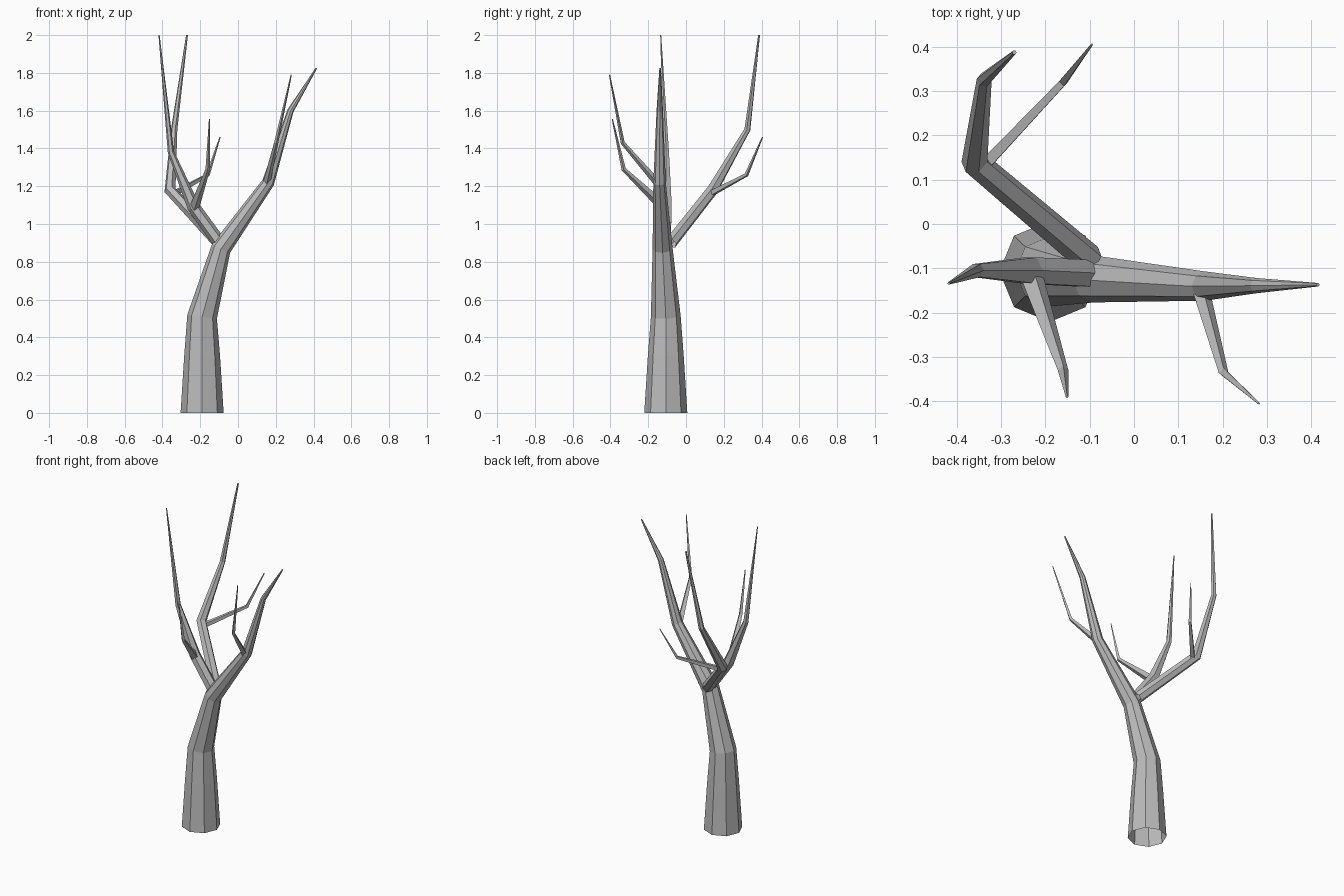
import bpy
import bmesh
import math
from mathutils import Vector

cube = bpy.data.objects.get("Cube")
if cube:
    bpy.data.objects.remove(cube, do_unlink=True)

# Single bare-wood colour
bark = bpy.data.materials.new("grey_bark")
bark.use_nodes = True
GREY = (0.5, 0.5, 0.5, 1)
bark.diffuse_color = GREY
bark.node_tree.nodes["Principled BSDF"].inputs["Base Color"].default_value = GREY


def limb(name, sides, path):
    """Tapered tube through (x, y, z, radius) points, open at the root."""
    points = [Vector(p[:3]) for p in path]
    steps = [(b - a).normalized() for a, b in zip(points, points[1:])]
    tangents = [steps[0]]
    tangents += [(a + b).normalized() for a, b in zip(steps, steps[1:])]
    tangents.append(steps[-1])

    bm = bmesh.new()
    rings = []
    up = Vector((0, 0, 1))
    side = up.rotation_difference(tangents[0]) @ Vector((1, 0, 0))
    previous = tangents[0]
    for point, tangent, spec in zip(points, tangents, path):
        # Carry the ring frame along the limb without twisting
        side = previous.rotation_difference(tangent) @ side
        other = tangent.cross(side)
        previous = tangent
        ring = []
        for i in range(sides):
            a = math.tau * i / sides
            offset = side * math.cos(a) + other * math.sin(a)
            ring.append(bm.verts.new(point + offset * spec[3]))
        rings.append(ring)
    for low, high in zip(rings, rings[1:]):
        for i in range(sides):
            j = (i + 1) % sides
            bm.faces.new((low[i], low[j], high[j], high[i]))
    bm.faces.new(rings[-1])

    mesh = bpy.data.meshes.new(name)
    bm.to_mesh(mesh)
    bm.free()
    mesh.materials.append(bark)
    obj = bpy.data.objects.new(name, mesh)
    bpy.context.collection.objects.link(obj)
    return obj


# Trunk, sweeping over into the left limb
limb("trunk", 8, [
    (-0.19, -0.107, 0, 0.114), (-0.19, -0.107, 0.3, 0.095),
    (-0.19, -0.107, 0.51, 0.079), (-0.09, -0.124, 0.87, 0.053),
    (0.16, -0.14, 1.22, 0.033), (0.278, -0.139, 1.6, 0.017),
    (0.415, -0.137, 1.825, 0.004)])

# Two main branches leaving the fork
limb("right_branch", 6, [
    (-0.09, -0.112, 0.89, 0.035), (-0.235, -0.105, 1.09, 0.034),
    (-0.355, -0.105, 1.38, 0.017), (-0.418, -0.134, 2.0, 0.003)])
limb("back_branch", 6, [
    (-0.1, -0.08, 0.9, 0.034), (-0.36, 0.14, 1.18, 0.031),
    (-0.338, 0.325, 1.5, 0.017), (-0.27, 0.387, 2.0, 0.005)])

# Thin side twigs
limb("back_twig", 4, [
    (-0.34, 0.13, 1.16, 0.018), (-0.16, 0.32, 1.26, 0.011),
    (-0.095, 0.405, 1.46, 0.003)])
limb("right_twig", 4, [
    (-0.23, -0.12, 1.09, 0.026), (-0.16, -0.33, 1.29, 0.012),
    (-0.151, -0.39, 1.555, 0.003)])
limb("left_twig", 4, [
    (0.15, -0.145, 1.21, 0.02), (0.202, -0.335, 1.43, 0.011),
    (0.282, -0.405, 1.79, 0.003)])
